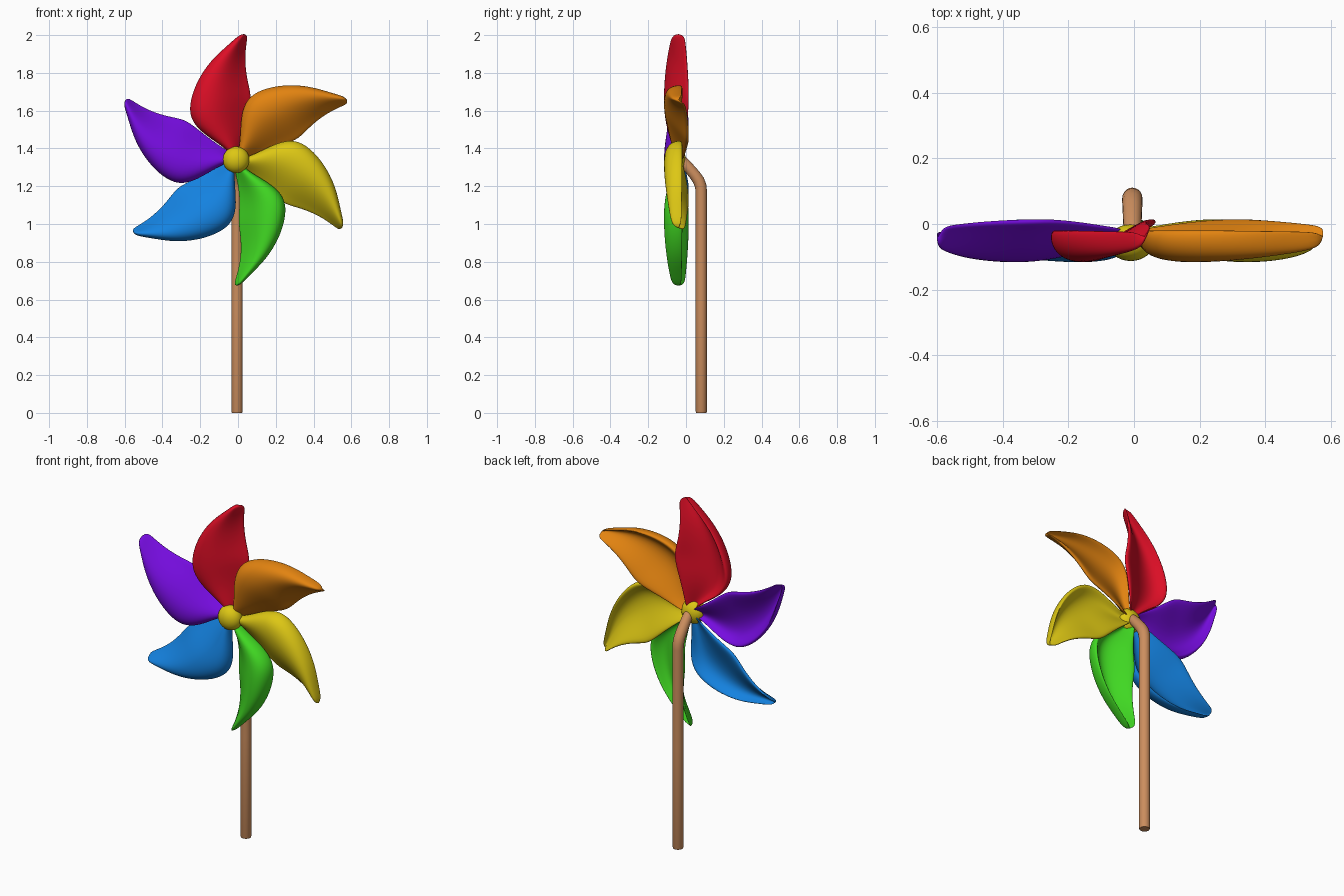
import bpy, bmesh, math
from mathutils import Vector, Matrix

cube = bpy.data.objects.get("Cube")
if cube:
    bpy.data.objects.remove(cube, do_unlink=True)

HUB = Vector((-0.01, 0, 1.34))


def material(name, r, g, b):
    """Flat material from 0-255 display values, stored as linear."""
    lin = [((c / 255 + 0.055) / 1.055) ** 2.4 if c > 10 else c / 3295 for c in (r, g, b)]
    m = bpy.data.materials.new(name)
    m.use_nodes = True
    m.diffuse_color = (*lin, 1)
    m.node_tree.nodes["Principled BSDF"].inputs["Base Color"].default_value = (*lin, 1)
    return m


def finish(bm, name, mat):
    """Turn a bmesh into a smooth object."""
    bmesh.ops.recalc_face_normals(bm, faces=bm.faces)
    mesh = bpy.data.meshes.new(name)
    for f in bm.faces:
        f.smooth = True
    bm.to_mesh(mesh)
    bm.free()
    mesh.materials.append(mat)
    obj = bpy.data.objects.new(name, mesh)
    bpy.context.collection.objects.link(obj)
    return obj


def loft(rings):
    """Skin closed rings of points and cap both ends."""
    bm = bmesh.new()
    loops = [[bm.verts.new(p) for p in ring] for ring in rings]
    n = len(loops[0])
    for a, b in zip(loops, loops[1:]):
        for i in range(n):
            j = (i + 1) % n
            bm.faces.new((a[i], a[j], b[j], b[i]))
    bm.faces.new(loops[0])
    bm.faces.new(loops[-1])
    return bm


red = material("red", 222, 14, 38)
orange = material("orange", 226, 131, 16)
yellow = material("yellow", 221, 199, 20)
green = material("green", 65, 218, 35)
blue = material("blue", 20, 130, 224)
purple = material("purple", 118, 12, 224)
wood = material("light wood", 204, 142, 94)

# Blade stations from hub to tip: leading x, z, trailing x, z, depth factor
STATIONS = [
    (-0.02, 0.02, 0.02, 0.02, 0.35),
    (-0.07, 0.07, 0.03, 0.09, 0.55),
    (-0.19, 0.145, 0.05, 0.18, 0.85),
    (-0.25, 0.22, 0.075, 0.27, 1.05),
    (-0.25, 0.31, 0.09, 0.34, 1.1),
    (-0.21, 0.42, 0.065, 0.42, 1.05),
    (-0.135, 0.53, 0.05, 0.52, 0.9),
    (-0.035, 0.615, 0.055, 0.61, 0.7),
    (0.025, 0.67, 0.065, 0.665, 0.5),
]
# Cross-section: fraction from leading to trailing edge, depth y
SECTION = [
    (0, -0.03), (0.03, -0.075), (0.16, -0.11), (0.42, -0.113), (0.68, -0.07),
    (0.9, -0.015), (1, 0.0), (0.95, 0.02), (0.72, -0.02), (0.45, -0.065),
    (0.2, -0.065), (0.06, -0.01),
]


def blade(name, mat, angle, narrow=0.0):
    turn = Matrix.Rotation(math.radians(-angle), 4, 'Y')
    rings = []
    for lx, lz, tx, tz, depth in STATIONS:
        lead, trail = Vector((lx, 0, lz)), Vector((tx, 0, tz))
        trail = trail.lerp(lead, narrow)
        ring = []
        for v, y in SECTION:
            p = lead.lerp(trail, v)
            p.y = -0.03 + (y + 0.03) * depth
            ring.append(turn @ p + HUB)
        rings.append(ring)
    obj = finish(loft(rings), name, mat)
    sub = obj.modifiers.new("smooth", 'SUBSURF')
    sub.levels = sub.render_levels = 2


# Blades, turned counter-clockwise from the top one
blade("top_blade", red, 0)
blade("upper_left_blade", orange, -58)
blade("lower_left_blade", yellow, -119)
blade("bottom_blade", green, -176.5, 0.22)
blade("lower_right_blade", blue, 129)
blade("upper_right_blade", purple, 65.5)

# Hub
bm = bmesh.new()
bmesh.ops.create_uvsphere(bm, u_segments=32, v_segments=16, radius=0.07)
bmesh.ops.scale(bm, vec=(1, 0.8, 1), verts=bm.verts)
bmesh.ops.translate(bm, vec=HUB + Vector((0, -0.057, 0)), verts=bm.verts)
finish(bm, "hub", yellow)

# Stick bending forward to the hub: y, z, radius, tilt in degrees
STICK = [
    (0.081, 0, 0.027, 0), (0.081, 0.008, 0.03, 0), (0.081, 0.6, 0.03, 0),
    (0.081, 1.17, 0.03, 0), (0.078, 1.2, 0.031, 12), (0.067, 1.23, 0.031, 28),
    (0.048, 1.258, 0.03, 38), (0.0, 1.315, 0.028, 42), (-0.025, 1.34, 0.026, 42),
]
rings = []
for y, z, r, tilt in STICK:
    lean = Matrix.Rotation(math.radians(tilt), 4, 'X')
    angles = [math.tau * i / 20 for i in range(20)]
    rings.append([lean @ Vector((r * math.cos(a), r * math.sin(a), 0))
                  + Vector((-0.005, y, z)) for a in angles])
stick = finish(loft(rings), "stick", wood)
bpy.ops.object.select_all(action='DESELECT')
stick.select_set(True)
bpy.context.view_layer.objects.active = stick
bpy.ops.object.shade_smooth_by_angle(angle=math.radians(40))
